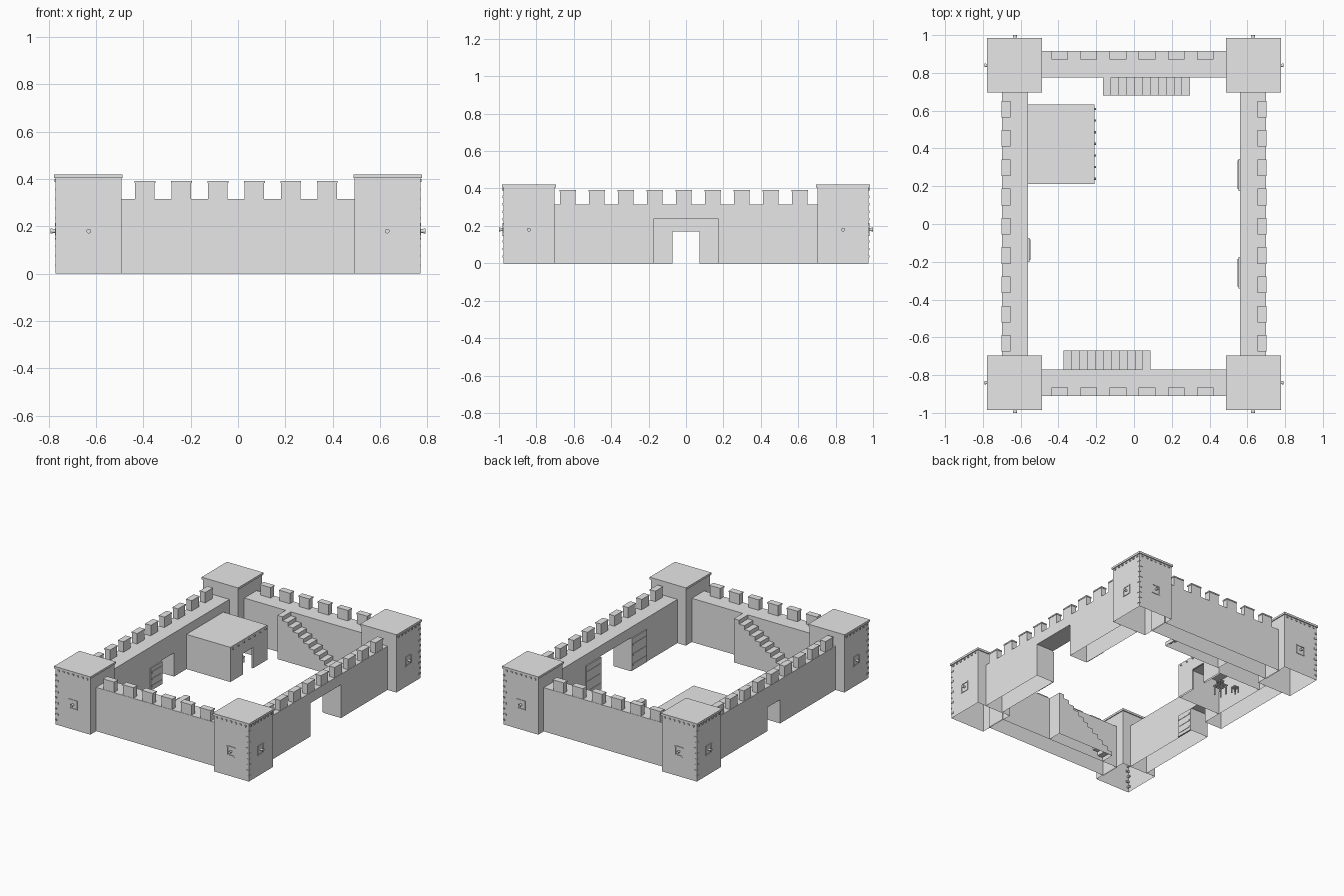
import bpy, bmesh, math
from mathutils import Matrix, Vector

if "Cube" in bpy.data.objects:
    bpy.data.objects.remove(bpy.data.objects["Cube"])

stone = bpy.data.materials.new("stone_grey")
stone.diffuse_color = (0.8, 0.8, 0.8, 1)
stone.use_nodes = True
stone.node_tree.nodes["Principled BSDF"].inputs["Base Color"].default_value = stone.diffuse_color


def finish(name, bm, open_bottom=False):
    """Turn a bmesh into an object, optionally leaving its ground faces open."""
    bmesh.ops.recalc_face_normals(bm, faces=bm.faces)
    if open_bottom:
        ground = [f for f in bm.faces if all(v.co.z < 1e-4 for v in f.verts)]
        bmesh.ops.delete(bm, geom=ground, context='FACES')
    me = bpy.data.meshes.new(name)
    bm.to_mesh(me)
    bm.free()
    me.materials.append(stone)
    ob = bpy.data.objects.new(name, me)
    bpy.context.collection.objects.link(ob)
    return ob


def box(bm, x0, x1, y0, y1, z0, z1):
    size = Matrix.Diagonal((abs(x1 - x0), abs(y1 - y0), z1 - z0, 1))
    mid = Matrix.Translation(((x0 + x1) / 2, (y0 + y1) / 2, (z0 + z1) / 2))
    return bmesh.ops.create_cube(bm, size=1, matrix=mid @ size)['verts']


def prism(bm, profile, axis, a, b):
    """Extrude a (side, height) profile along x or y from a to b."""
    def point(d, p):
        return (d, p[0], p[1]) if axis == 'x' else (p[0], d, p[1])
    face = bm.faces.new([bm.verts.new(point(a, p)) for p in profile])
    out = bmesh.ops.extrude_face_region(bm, geom=[face])
    move = Vector(point(b - a, (0, 0)))
    bmesh.ops.translate(bm, vec=move, verts=[v for v in out['geom'] if isinstance(v, bmesh.types.BMVert)])


def cylinder(bm, start, direction, length, radius, sides=12):
    d = Vector(direction)
    rot = d.to_track_quat('Z', 'Y').to_matrix().to_4x4()
    mid = Matrix.Translation(Vector(start) + d * length / 2)
    bmesh.ops.create_cone(bm, cap_ends=True, segments=sides, radius1=radius,
                          radius2=radius, depth=length, matrix=mid @ rot)


WALL_H = 0.315

# Curtain walls, the two side ones with a gate notch in the profile
for name, y0, y1 in (("front_wall", -0.91, -0.77), ("back_wall", 0.775, 0.915)):
    bm = bmesh.new()
    box(bm, -0.5, 0.5, y0, y1, 0, WALL_H)
    finish(name, bm, True)
for name, x0, x1, half, top in (("right_wall", 0.56, 0.70, 0.172, 0.24),
                                ("left_wall", -0.70, -0.56, 0.071, 0.17)):
    bm = bmesh.new()
    prism(bm, [(-0.705, 0), (-half, 0), (-half, top), (half, top), (half, 0),
               (0.705, 0), (0.705, WALL_H), (-0.705, WALL_H)], 'x', x0, x1)
    finish(name, bm, True)

# Battlements, each merlon with a thin cap
LIP, HALF = 0.003, 0.041


def merlon(bm, x0, x1, y0, y1):
    box(bm, x0, x1, y0, y1, WALL_H, 0.383)
    box(bm, x0 - LIP, x1 + LIP, y0 - LIP, y1 + LIP, 0.383, 0.392)


for name, y0, y1 in (("front_merlons", -0.908, -0.868), ("back_merlons", 0.873, 0.913)):
    bm = bmesh.new()
    for i in range(6):
        x = -0.393 + 0.154 * i
        merlon(bm, x - HALF, x + HALF, y0, y1)
    finish(name, bm)
for name, x0, x1 in (("left_merlons", -0.698, -0.658), ("right_merlons", 0.658, 0.698)):
    bm = bmesh.new()
    for i in range(9):
        y = -0.632 + 0.155 * i
        merlon(bm, x0, x1, y - HALF, y + HALF)
    finish(name, bm)

# Corner towers with roof slab, beam ends, corner stones, gun ports and guns
for sx, sx_name in ((-1, "left"), (1, "right")):
    for sy, sy_name in ((-1, "front"), (1, "back")):
        tag = sy_name + "_" + sx_name
        fx, fy, cx, cy = 0.77, 0.977, 0.63, 0.84
        bm = bmesh.new()
        box(bm, sx * 0.493, sx * fx, sy * 0.702, sy * fy, 0, 0.405)
        finish(tag + "_tower", bm, True)

        bm = bmesh.new()
        box(bm, sx * 0.487, sx * 0.777, sy * 0.695, sy * 0.984, 0.405, 0.42)
        finish(tag + "_tower_roof", bm)

        bm = bmesh.new()
        for i in range(7):
            t = -0.114 + 0.038 * i
            x, y = sx * (cx + t), sy * (cy + t)
            box(bm, x - 0.006, x + 0.006, sy * fy, sy * (fy + 0.006), 0.388, 0.4)
            box(bm, sx * fx, sx * (fx + 0.006), y - 0.006, y + 0.006, 0.388, 0.4)
        finish(tag + "_beam_ends", bm)

        bm = bmesh.new()
        for i in range(9):
            z = 0.03 + 0.04 * i
            w = 0.022 if i % 2 else 0.012
            box(bm, sx * (fx - w), sx * (fx + 0.003), sy * (fy - 0.034 + w), sy * (fy + 0.003), z, z + 0.012)
        finish(tag + "_corner_stones", bm)

        bm = bmesh.new()
        for s in (-0.031, 0.031):
            box(bm, sx * cx + s - 0.004, sx * cx + s + 0.004, sy * fy, sy * (fy + 0.004), 0.147, 0.213)
            box(bm, sx * fx, sx * (fx + 0.004), sy * cy + s - 0.004, sy * cy + s + 0.004, 0.147, 0.213)
            z = 0.18 + s
            box(bm, sx * (cx - 0.027), sx * (cx + 0.027), sy * fy, sy * (fy + 0.004), z - 0.004, z + 0.004)
            box(bm, sx * fx, sx * (fx + 0.004), sy * (cy - 0.027), sy * (cy + 0.027), z - 0.004, z + 0.004)
        finish(tag + "_gun_port_frames", bm)

        bm = bmesh.new()
        for start, d in (((sx * cx, sy * fy, 0.18), (0, sy, 0)),
                         ((sx * fx, sy * cy, 0.18), (sx, 0, 0))):
            end = 0.023 if d[1] else 0.021
            cylinder(bm, start, d, end, 0.008)
            cylinder(bm, Vector(start) + Vector(d) * (end - 0.007), d, 0.007, 0.01)
        finish(tag + "_guns", bm)

# Staircases against the front and back walls
STEPS, TREAD = 11, 0.0418
for name, x_low, step, y0, y1 in (("back_stairs", 0.297, -TREAD, 0.68, 0.775),
                                  ("front_stairs", -0.372, TREAD, -0.77, -0.67)):
    rise = WALL_H / STEPS
    profile = [(x_low, 0)]
    for i in range(STEPS):
        profile += [(x_low + step * i, rise * (i + 1)), (x_low + step * (i + 1), rise * (i + 1))]
    profile.append((x_low + step * STEPS, 0))
    bm = bmesh.new()
    prism(bm, profile, 'y', y0, y1)
    finish(name, bm, True)

# Open gate leaves lying against the inner wall faces, with iron bands
def gate_leaf(name, x, out, y0, y1, top):
    bm = bmesh.new()
    box(bm, x, x + out * 0.008, y0, y1, 0.004, top)
    for k in (0.2, 0.5, 0.8):
        z = top * k
        box(bm, x, x + out * 0.011, y0 + 0.01, y1 - 0.01, z - 0.006, z + 0.006)
    finish(name, bm)


gate_leaf("right_gate_leaf_front", 0.56, -1, -0.342, -0.174, 0.236)
gate_leaf("right_gate_leaf_back", 0.56, -1, 0.174, 0.345, 0.236)
gate_leaf("left_gate_leaf", -0.56, 1, -0.2, -0.073, 0.165)

# Guard house: open shell closed by a front wall with a doorway
bm = bmesh.new()
box(bm, -0.56, -0.222, 0.213, 0.633, 0, 0.25)
front = [f for f in bm.faces if f.calc_center_median().x > -0.23]
bmesh.ops.delete(bm, geom=front, context='FACES')
finish("guard_house", bm, True)
bm = bmesh.new()
prism(bm, [(0.213, 0), (0.355, 0), (0.355, 0.15), (0.47, 0.15), (0.47, 0),
           (0.633, 0), (0.633, 0.25), (0.213, 0.25)], 'x', -0.222, -0.21)
finish("guard_house_front", bm, True)
bm = bmesh.new()
for i in range(7):
    cylinder(bm, (-0.21, 0.24 + 0.0615 * i, 0.232), (1, 0, 0), 0.008, 0.006, 8)
finish("guard_house_beam_ends", bm)

# Small furniture inside the guard house
bm = bmesh.new()
for x, y, r in ((-0.40, 0.42, 0.035), (-0.46, 0.5, 0.02), (-0.33, 0.5, 0.02)):
    h = r * 1.8
    box(bm, x - r, x + r, y - r, y + r, h, h + 0.008)
    for i in (-1, 1):
        for j in (-1, 1):
            px, py = x + i * r * 0.75, y + j * r * 0.75
            box(bm, px - 0.004, px + 0.004, py - 0.004, py + 0.004, 0.0, h)
finish("table_and_stools", bm)
